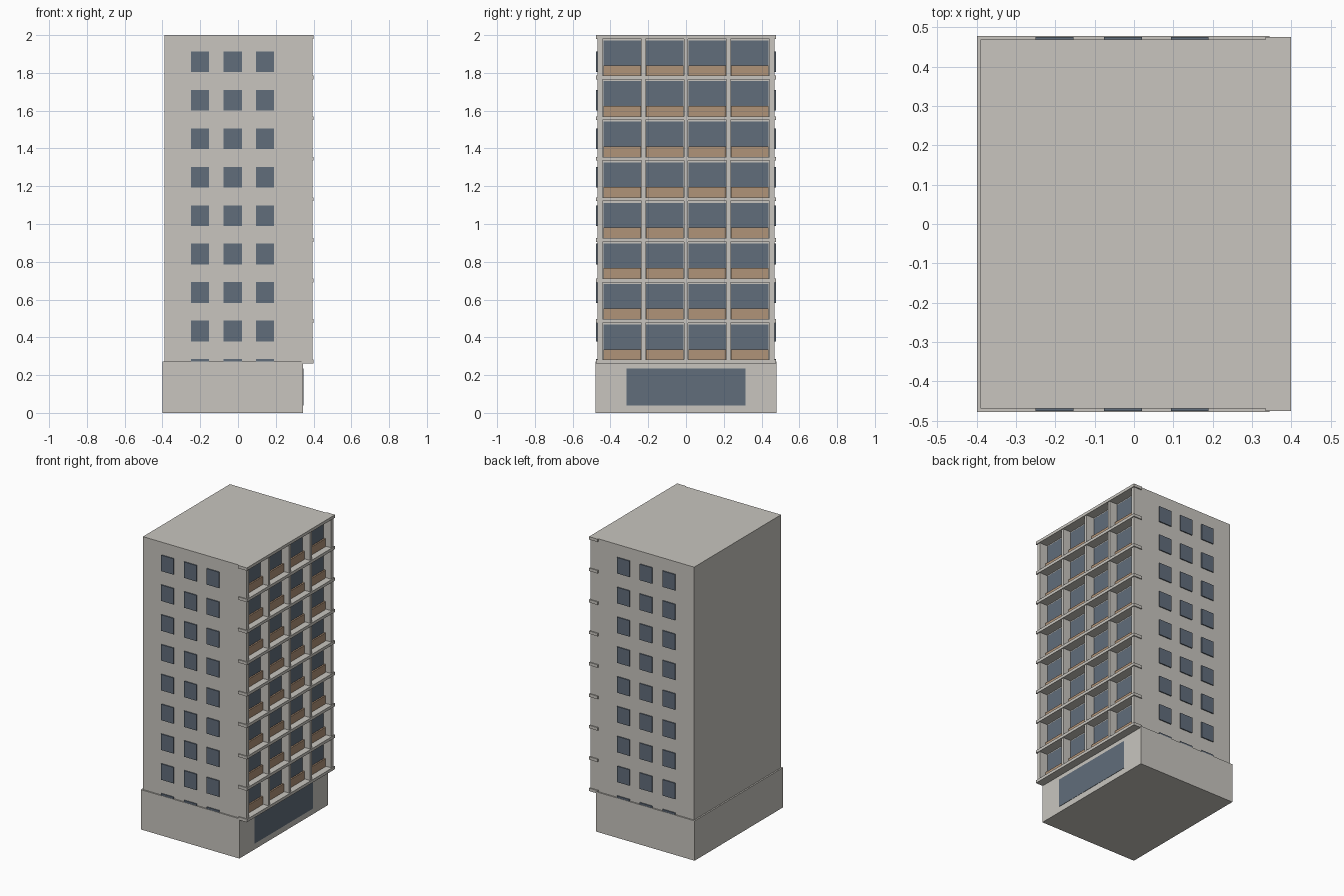
import bpy
import bmesh
from mathutils import Matrix

cube = bpy.data.objects.get("Cube")
if cube:
    bpy.data.objects.remove(cube, do_unlink=True)


def material(name, rgb):
    m = bpy.data.materials.new(name)
    m.use_nodes = True
    m.diffuse_color = (*rgb, 1)
    bsdf = next(n for n in m.node_tree.nodes if n.type == "BSDF_PRINCIPLED")
    bsdf.inputs["Base Color"].default_value = (*rgb, 1)
    return m


concrete = material("concrete", (0.58, 0.56, 0.52))
glass = material("blue grey glass", (0.12, 0.153, 0.198))
wood = material("tan balcony panel", (0.434, 0.292, 0.188))


def boxes(name, mat, spans):
    """One object made of boxes, each given as x, y and z ranges."""
    bm = bmesh.new()
    for span in spans:
        size = [b - a for a, b in span]
        mid = [(a + b) / 2 for a, b in span]
        bmesh.ops.create_cube(
            bm, size=1, matrix=Matrix.Translation(mid) @ Matrix.Diagonal((*size, 1)))
    mesh = bpy.data.meshes.new(name)
    bm.to_mesh(mesh)
    bm.free()
    mesh.materials.append(mat)
    ob = bpy.data.objects.new(name, mesh)
    bpy.context.collection.objects.link(ob)
    return ob


# Main masses
FACE = 0.335      # balcony side wall
SIDE = 0.469      # half depth of the tower
BASE_TOP = 0.272
boxes("ground_floor", concrete, [((-0.4, 0.345), (-0.478, 0.478), (0, BASE_TOP))])
boxes("tower", concrete, [((-0.39, FACE), (-SIDE, SIDE), (BASE_TOP, 2))])
boxes("shopfront_glass", glass, [((0.343, 0.347), (-0.315, 0.315), (0.04, 0.235))])

# Balcony grid: slabs, fins, glazing and panels
FLOORS, BAYS = 8, 4
PITCH, THICK = 0.2148, 0.02
BAY = 0.2255
tops = [2 - PITCH * k for k in range(FLOORS + 1)]
boxes("balcony_slabs", concrete,
      [((FACE, 0.4), (-0.476, 0.476), (z - THICK, z)) for z in tops])

fins = [(-SIDE, -0.443), (0.443, SIDE)]
fins += [(i * BAY - 0.01, i * BAY + 0.01) for i in (-1, 0, 1)]
boxes("balcony_fins", concrete,
      [((FACE, 0.394), y, (z, z + PITCH - THICK)) for y in fins for z in tops[1:]])

bays = [((i - 1.5) * BAY - 0.099, (i - 1.5) * BAY + 0.099) for i in range(BAYS)]
boxes("balcony_glazing", glass,
      [((FACE - 0.002, FACE + 0.004), y, (z, z + 0.186)) for y in bays for z in tops[1:]])
boxes("balcony_panels", wood,
      [((0.345, 0.356), y, (z, z + 0.055)) for y in bays for z in tops[1:]])

# Window plates on the two end walls; the lowest row sinks behind the ground floor
windows = []
for s in (-1, 1):
    y = tuple(sorted((s * (SIDE - 0.002), s * (SIDE + 0.007))))
    for x in (-0.202, -0.028, 0.142):
        for row in range(9):
            top = 1.914 - 0.2037 * row
            windows.append(((x - 0.048, x + 0.048), y, (top - 0.109, top)))
boxes("end_wall_windows", glass, windows)
